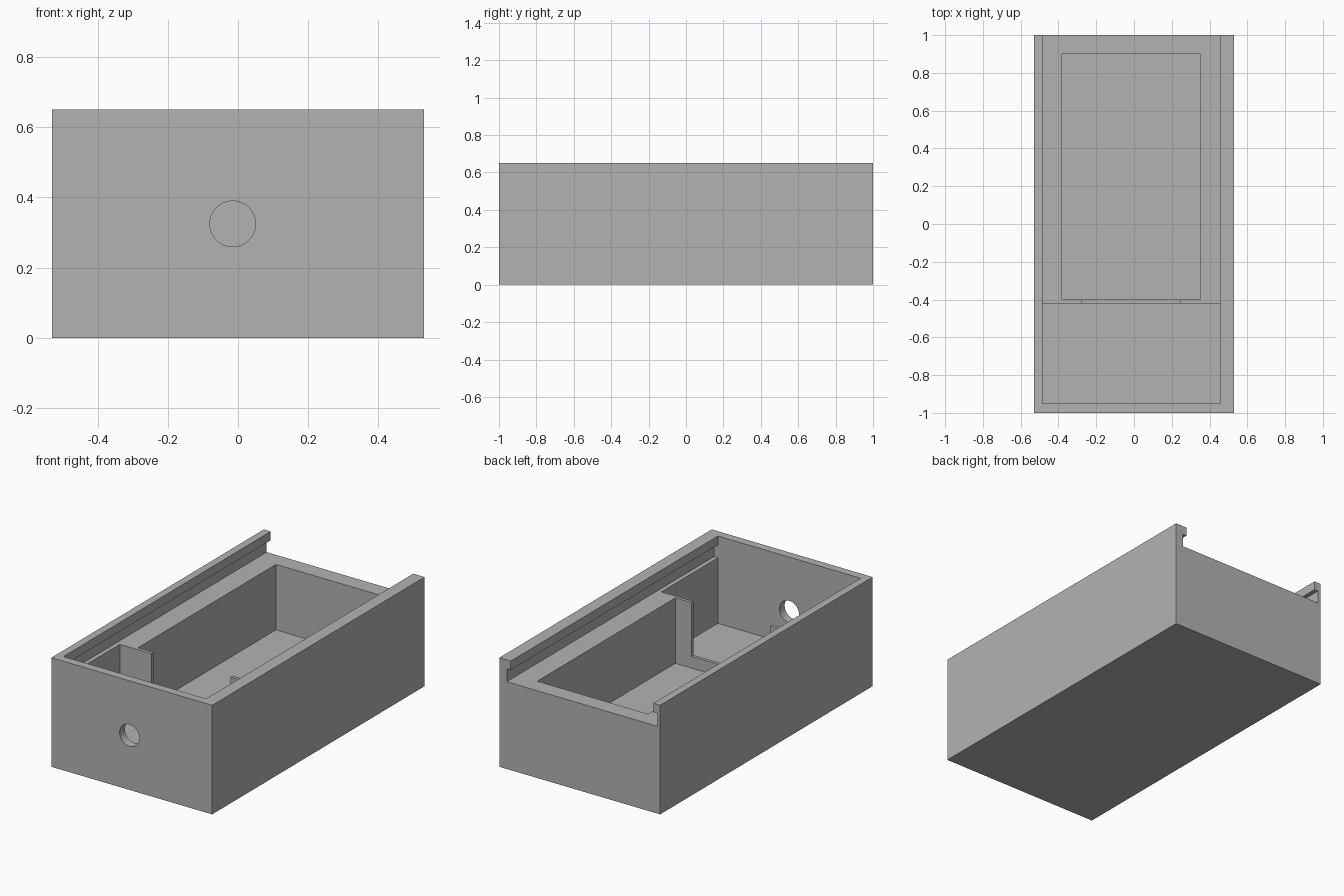
import bpy
import math

if "Cube" in bpy.data.objects:
    bpy.data.objects.remove(bpy.data.objects["Cube"])

# Main dimensions
HALF_WIDTH, HALF_LENGTH, HEIGHT = 0.53, 1.0, 0.65
FLOOR, LEDGE, LIP = 0.13, 0.52, 0.597
OPEN_RIGHT, OPEN_LEFT = -0.485, 0.455
GROOVE = 0.026
CENTRE = (OPEN_RIGHT + OPEN_LEFT) / 2
FRONT_INNER = -0.95
OVER = 0.1

grey = bpy.data.materials.new("plain grey")
grey.use_nodes = True
grey.diffuse_color = (0.45, 0.45, 0.45, 1)
grey.node_tree.nodes["Principled BSDF"].inputs["Base Color"].default_value = grey.diffuse_color


def box(name, x, y, z):
    """Box from (min, max) ranges."""
    bpy.ops.mesh.primitive_cube_add(size=1)
    obj = bpy.context.object
    obj.name = name
    for v in obj.data.vertices:
        for axis, (low, high) in enumerate((x, y, z)):
            v.co[axis] = high if v.co[axis] > 0 else low
    obj.data.materials.append(grey)
    return obj


def carve(target, cutter):
    """Subtract the cutter from the target, then discard it."""
    mod = target.modifiers.new(cutter.name, "BOOLEAN")
    mod.operation = "DIFFERENCE"
    mod.solver = "EXACT"
    mod.object = cutter
    bpy.context.view_layer.objects.active = target
    bpy.ops.object.modifier_apply(modifier=mod.name)
    bpy.data.objects.remove(cutter)


case = box("case_body", (-HALF_WIDTH, HALF_WIDTH),
           (-HALF_LENGTH, HALF_LENGTH), (0, HEIGHT))

opening_x = (OPEN_RIGHT, OPEN_LEFT)
channel_y = (FRONT_INNER, HALF_LENGTH + OVER)

# Lid channel, open at the back, with a wider groove beneath the side lips
carve(case, box("lid_opening", opening_x, channel_y, (LEDGE, HEIGHT + OVER)))
carve(case, box("lid_groove", (OPEN_RIGHT - GROOVE, OPEN_LEFT + GROOVE),
                channel_y, (LEDGE, LIP)))

# Front and main compartments, leaving a thin divider
carve(case, box("front_bay", opening_x, (FRONT_INNER, -0.42), (FLOOR, HEIGHT + OVER)))
carve(case, box("main_bay", (-0.38, 0.35), (-0.4, 0.9), (FLOOR, LEDGE + 0.05)))

# Notch in the divider, above a low sill
carve(case, box("divider_notch", (CENTRE - 0.26, CENTRE + 0.26),
                (-0.45, -0.37), (0.2, LEDGE + 0.05)))

# Round cable hole through the front wall
bpy.ops.mesh.primitive_cylinder_add(vertices=64, radius=0.065, depth=0.2,
                                    location=(CENTRE, -0.975, HEIGHT / 2),
                                    rotation=(math.pi / 2, 0, 0))
hole = bpy.context.object
hole.name = "cable_hole"
hole.data.materials.append(grey)
carve(case, hole)

bpy.ops.object.select_all(action="DESELECT")
case.select_set(True)
bpy.context.view_layer.objects.active = case
bpy.ops.object.shade_smooth_by_angle(angle=math.radians(30))
